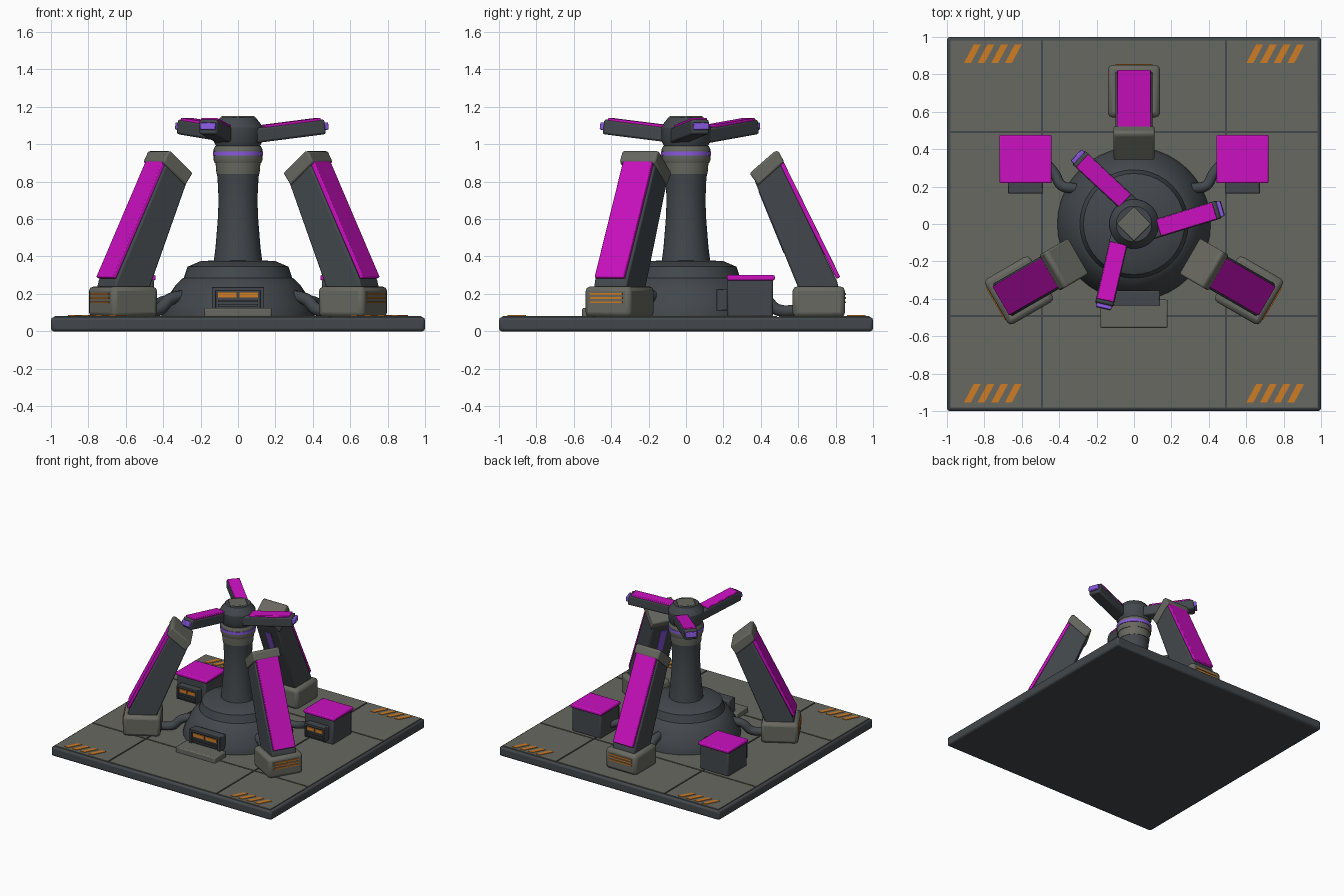
import bpy, bmesh, math
from mathutils import Matrix, Vector

cube = bpy.data.objects.get("Cube")
if cube:
    bpy.data.objects.remove(cube)


def material(name, rgb):
    m = bpy.data.materials.new(name)
    m.use_nodes = True
    m.diffuse_color = (*rgb, 1)
    m.node_tree.nodes["Principled BSDF"].inputs["Base Color"].default_value = (*rgb, 1)
    return m


DARK = material("dark steel", (0.055, 0.064, 0.072))
GREY = material("warm grey", (0.14, 0.14, 0.12))
PINK = material("magenta paint", (0.60, 0.005, 0.53))
PURPLE = material("violet light", (0.25, 0.10, 0.75))
ORANGE = material("orange paint", (0.62, 0.20, 0.018))


def finish(name, bm, mat, matrix=Matrix(), bevel=0.0, smooth=True):
    bmesh.ops.recalc_face_normals(bm, faces=bm.faces)
    mesh = bpy.data.meshes.new(name)
    bm.to_mesh(mesh)
    bm.free()
    mesh.materials.append(mat)
    ob = bpy.data.objects.new(name, mesh)
    bpy.context.collection.objects.link(ob)
    ob.matrix_world = matrix
    if bevel:
        mod = ob.modifiers.new("Bevel", 'BEVEL')
        mod.width, mod.segments, mod.limit_method = bevel, 2, 'ANGLE'
    if smooth:
        bpy.ops.object.select_all(action='DESELECT')
        ob.select_set(True)
        bpy.context.view_layer.objects.active = ob
        bpy.ops.object.shade_smooth_by_angle(angle=math.radians(30))
    return ob


def box(name, lo, hi, mat, matrix=Matrix(), bevel=0.0):
    lo, hi = Vector(lo), Vector(hi)
    bm = bmesh.new()
    bmesh.ops.create_cube(bm, size=1)
    for v in bm.verts:
        v.co = (lo + hi) / 2 + v.co * (hi - lo)
    return finish(name, bm, mat, matrix, bevel, bevel > 0)


def prism(name, pts, half, mat, matrix=Matrix(), bevel=0.0):
    """Side profile in x and z, extruded across y."""
    bm = bmesh.new()
    face = bm.faces.new([bm.verts.new((x, -half, z)) for x, z in pts])
    new = bmesh.ops.extrude_face_region(bm, geom=[face])["geom"]
    bmesh.ops.translate(bm, vec=(0, 2 * half, 0),
                        verts=[v for v in new if isinstance(v, bmesh.types.BMVert)])
    return finish(name, bm, mat, matrix, bevel, bevel > 0)


def lathe(name, profile, mat, sides=40):
    bm = bmesh.new()
    verts = [bm.verts.new((r, 0, z)) for r, z in profile]
    edges = [bm.edges.new(p) for p in zip(verts, verts[1:])]
    bmesh.ops.spin(bm, geom=verts + edges, axis=(0, 0, 1), cent=(0, 0, 0),
                   angle=math.tau, steps=sides)
    bmesh.ops.remove_doubles(bm, verts=bm.verts, dist=0.0005)
    return finish(name, bm, mat)


def pipe(name, pts, radius, matrix=Matrix()):
    curve = bpy.data.curves.new(name, 'CURVE')
    curve.dimensions = '3D'
    curve.bevel_depth, curve.bevel_resolution = radius, 3
    spline = curve.splines.new('BEZIER')
    spline.bezier_points.add(len(pts) - 1)
    for bp, p in zip(spline.bezier_points, pts):
        bp.co = p
        bp.handle_left_type = bp.handle_right_type = 'AUTO'
    curve.materials.append(DARK)
    ob = bpy.data.objects.new(name, curve)
    bpy.context.collection.objects.link(ob)
    ob.matrix_world = matrix


def turn(deg):
    return Matrix.Rotation(math.radians(deg), 4, 'Z')


# Ground slab with nine paving tiles
box("base_slab", (-1, -1, 0), (1, 1, 0.075), DARK, bevel=0.015)
cuts = [(-0.98, -0.497), (-0.487, 0.487), (0.497, 0.98)]
for x0, x1 in cuts:
    for y0, y1 in cuts:
        box("paving_tile", (x0, y0, 0.06), (x1, y1, 0.082), GREY)

# Slanted hazard stripes at the corners
for cx in (-0.755, 0.755):
    for cy in (-0.905, 0.91):
        for i in range(4):
            x = cx + (i - 1.5) * 0.073
            bm = bmesh.new()
            quad = [(-0.045, -0.05), (-0.008, -0.05), (0.045, 0.05), (0.008, 0.05)]
            face = bm.faces.new([bm.verts.new((x + a, cy + b, 0.08)) for a, b in quad])
            new = bmesh.ops.extrude_face_region(bm, geom=[face])["geom"]
            bmesh.ops.translate(bm, vec=(0, 0, 0.006),
                                verts=[v for v in new if isinstance(v, bmesh.types.BMVert)])
            finish("hazard_stripe", bm, ORANGE, smooth=False)

# Central dome, column, collar and hub
lathe("dome", [(0.41, 0.07), (0.41, 0.09), (0.395, 0.14), (0.365, 0.2), (0.335, 0.245),
               (0.3, 0.28), (0.29, 0.285), (0.27, 0.345), (0.2, 0.375), (0, 0.385)], DARK)
lathe("column", [(0.13, 0.37), (0.12, 0.45), (0.108, 0.6), (0.104, 0.7),
                 (0.108, 0.8), (0.118, 0.9), (0, 0.9)], DARK)
lathe("lower_collar", [(0.1, 0.84), (0.115, 0.84), (0.12, 0.9), (0.12, 0.92)], GREY)
lathe("upper_collar", [(0.1, 0.9), (0.124, 0.9), (0.13, 0.915), (0.13, 0.975),
                       (0.122, 0.99), (0.09, 0.99)], GREY)
lathe("light_band", [(0.125, 0.94), (0.134, 0.94), (0.134, 0.962), (0.125, 0.962)], PURPLE)
lathe("hub", [(0, 0.985), (0.115, 0.985), (0.132, 1.02), (0.132, 1.09),
              (0.12, 1.11), (0.095, 1.143), (0, 1.143)], DARK)
box("hub_cap", (-0.065, -0.065, 1.12), (0.065, 0.065, 1.152), GREY, turn(45), 0.006)

# Three blades, set off the hub centre and tilted upward
for k in range(3):
    m = (turn(17 + 120 * k) @ Matrix.Translation((0.1, -0.058, 1.05))
         @ Matrix.Rotation(math.radians(-7), 4, 'Y'))
    box("blade", (-0.06, -0.05, -0.04), (0.36, 0.05, 0.04), DARK, m, 0.012)
    box("blade_panel", (0.025, -0.046, 0.03), (0.34, 0.046, 0.05), PINK, m, 0.005)
    box("blade_tip_light", (0.35, -0.042, -0.018), (0.38, 0.042, 0.022), PURPLE, m, 0.006)

# Three leaning pylons on feet, each fed by a pipe
for angle in (90, 210, 330):
    m = turn(angle)
    box("pylon_foot", (0.57, -0.14, 0.075), (0.85, 0.14, 0.24), GREY, m, 0.025)
    prism("pylon_beam", [(0.82, 0.22), (0.807, 0.27), (0.49, 0.92), (0.365, 0.81), (0.605, 0.22)],
          0.1, DARK, m, 0.01)
    prism("pylon_panel", [(0.805, 0.28), (0.825, 0.29), (0.51, 0.93), (0.485, 0.92)],
          0.09, PINK, m, 0.005)
    prism("pylon_cap", [(0.475, 0.963), (0.495, 0.963), (0.525, 0.905), (0.385, 0.78), (0.34, 0.845)],
          0.11, GREY, m, 0.01)
    prism("pylon_inner_light", [(0.53, 0.42), (0.395, 0.75), (0.387, 0.747), (0.522, 0.417)],
          0.025, PURPLE, m)
    for z in (0.155, 0.178, 0.2):
        box("foot_stripe", (0.849, -0.1, z - 0.005), (0.856, 0.1, z + 0.005), ORANGE, m)
    pipe("pylon_pipe", [(0.33, 0, 0.19), (0.42, 0, 0.17), (0.49, 0, 0.115), (0.6, 0, 0.11)], 0.033, m)


def vent_panel(name, x, y, half, z0, z1):
    """Framed panel facing the front, with two lit slots and louvers."""
    m = Matrix.Translation((x, y, 0))
    h = z1 - z0
    box(name, (-half, 0, z0), (half, 0.07, z1), DARK, m, 0.01)
    box(name + "_rim", (-half, -0.012, z1 - 0.02), (half, 0.02, z1), DARK, m, 0.004)
    for s in (-1, 1):
        a, b = sorted((s * half * 0.06, s * half * 0.76))
        box(name + "_light", (a, -0.007, z0 + 0.54 * h), (b, 0.002, z0 + 0.76 * h), ORANGE, m)
        a, b = sorted((s * half * 0.84, s * half))
        box(name + "_side", (a, -0.012, z0), (b, 0.02, z1), DARK, m, 0.004)
    for f in (0.15, 0.33):
        box(name + "_louver", (-half * 0.76, -0.009, z0 + f * h),
            (half * 0.76, 0.002, z0 + (f + 0.1) * h), DARK, m)


# Front console and its step
vent_panel("front_console", 0, -0.425, 0.14, 0.115, 0.237)
box("front_step", (-0.18, -0.555, 0.075), (0.18, -0.405, 0.125), GREY, bevel=0.008)

# Generator boxes either side, joined to the dome by pipes
for s in (-1, 1):
    x = s * 0.58
    box("generator", (x - 0.13, 0.22, 0.075), (x + 0.13, 0.465, 0.28), DARK, bevel=0.012)
    box("generator_lid", (x - 0.14, 0.218, 0.272), (x + 0.14, 0.475, 0.3), PINK, bevel=0.008)
    vent_panel("generator_vent", x, 0.175, 0.093, 0.11, 0.225)
    pipe("generator_pipe", [(s * 0.31, 0.19, 0.17), (s * 0.385, 0.205, 0.165),
                            (s * 0.425, 0.27, 0.15), (s * 0.48, 0.335, 0.14)], 0.028)
